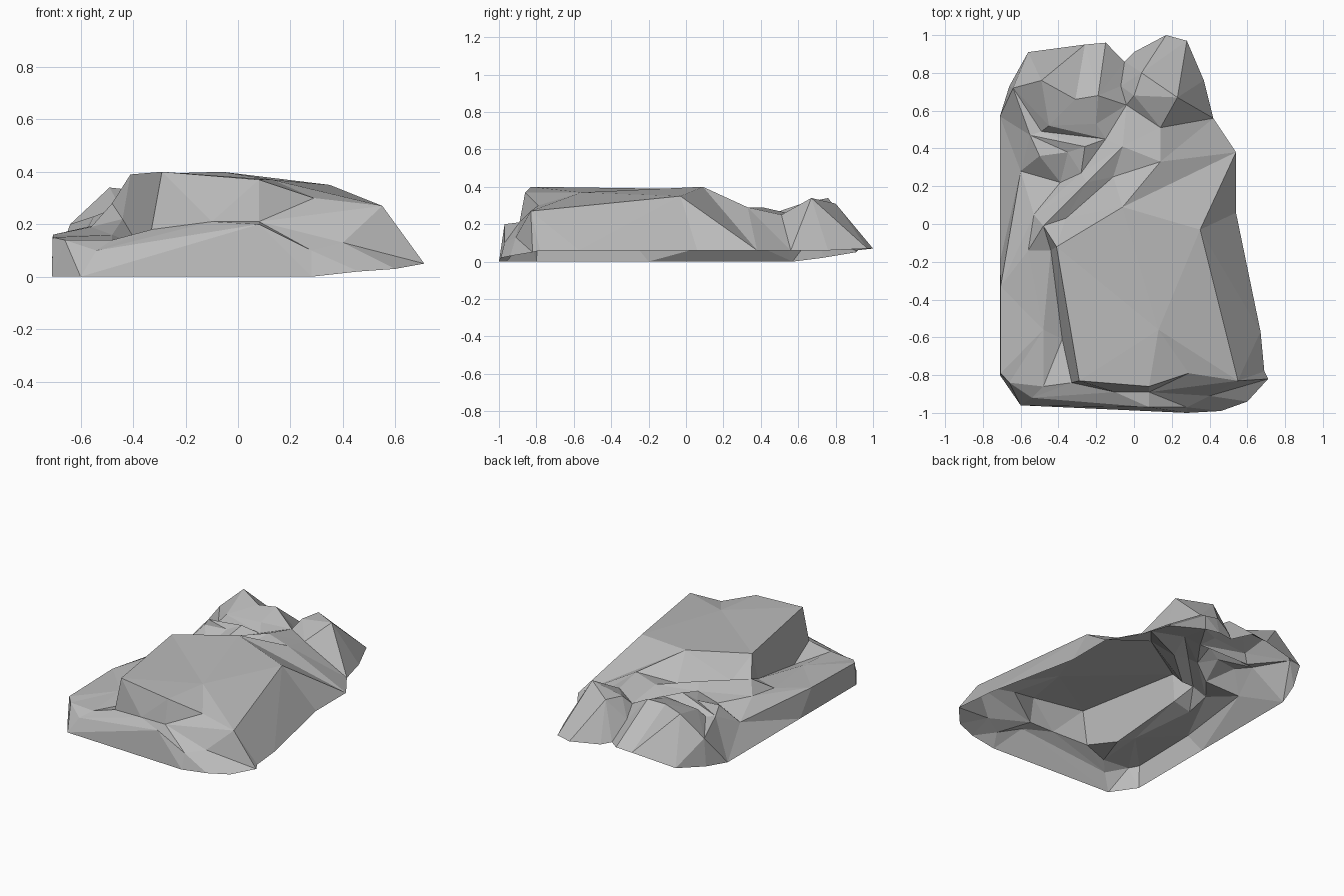
import bpy
import bmesh
from mathutils import Vector
from mathutils.geometry import delaunay_2d_cdt

if "Cube" in bpy.data.objects:
    bpy.data.objects.remove(bpy.data.objects["Cube"], do_unlink=True)


def flat_material(name, colour):
    material = bpy.data.materials.new(name)
    material.use_nodes = True
    material.diffuse_color = colour
    shader = material.node_tree.nodes["Principled BSDF"]
    shader.inputs["Base Color"].default_value = colour
    shader.inputs["Roughness"].default_value = 0.9
    return material


class RockSurface:
    """Stretches an open rock shell over feature lines given in hundredths."""

    def __init__(self):
        self.points = []
        self.edges = []

    def index(self, point):
        """Reuses a point that lies on an earlier line, so lines can join."""
        point = Vector(point) / 100
        if point not in self.points:
            self.points.append(point)
        return self.points.index(point)

    def feature(self, line, closed=False):
        ids = [self.index(p) for p in line]
        self.edges += list(zip(ids, ids[1:]))
        if closed:
            self.edges.append((ids[-1], ids[0]))

    def height(self, flat, sources):
        if sources:
            return self.points[sources[0]].z
        nearest = min(self.points, key=lambda p: (p.xy - flat).length)
        return nearest.z

    def build(self, name, material):
        plan = [p.xy for p in self.points]
        result = delaunay_2d_cdt(plan, self.edges, [], 1, 0.0001)
        flat_points, faces, sources = result[0], result[2], result[3]
        bm = bmesh.new()
        corners = [bm.verts.new((*flat, self.height(flat, source)))
                   for flat, source in zip(flat_points, sources)]
        for face in faces:
            bm.faces.new([corners[i] for i in face])
        bm.normal_update()
        for face in bm.faces:
            if face.normal.z < 0:
                face.normal_flip()
        mesh = bpy.data.meshes.new(name)
        bm.to_mesh(mesh)
        bm.free()
        mesh.materials.append(material)
        rock = bpy.data.objects.new(name, mesh)
        bpy.context.collection.objects.link(rock)
        return rock


rock = RockSurface()

# Open lower rim, counter-clockwise from the front left corner of the plan
front_rim = [(-71, -80, 0), (-60, -96, 0), (28, -100, 0), (46, -99, 2),
             (60, -94, 3), (71, -82, 5)]
side_rim = [(69, -78, 6), (67, -57, 6), (54, 6, 6), (54, 38, 6), (42, 56, 6)]
back_rim = [(37, 76, 6), (28, 97, 7), (17, 100, 7), (0, 91, 6), (-5, 86, 7),
            (-15, 96, 10), (-26, 95, 9), (-56, 91, 5), (-66, 73, 2)]
far_rim = [(-71, 57, 0), (-71, -20, 0)]
rock.feature(front_rim + side_rim + back_rim + far_rim, closed=True)

# Lip of the low shelf that wraps the front and one side
rock.feature([(46, -99, 2), (28, -97, 10), (8, -97, 20), (-54, -92, 10),
              (-66, -84, 14), (-70.6, -79, 15), (-70.6, -33, 16),
              (-60, 28, 13)])
rock.feature([(-66, -84, 14), (-48, -86, 14), (-33, -84, 18)])

# Great slab: top edge, crown and the shoulder that falls to the rim
rock.feature([(-29, -83, 40), (8, -86, 37), (29, -79, 30), (55, -83, 27),
              (35, -3, 35), (-6, 9, 40), (-41, -12, 39)], closed=True)
rock.feature([(13, -56, 37)])
rock.feature([(35, -3, 35), (54, 38, 6), (-6, 9, 40)])
rock.feature([(-6, 9, 40), (14, 33, 29), (14, 51, 25)])

# Foot of the slab walls, running into the gully behind
rock.feature([(71, -82, 5), (40, -91, 13), (8, -89, 21), (55, -83, 27)])
rock.feature([(8, -89, 21), (-10, -89, 21), (-33, -84, 18),
              (-44, -14, 22), (-48, -1, 28), (-36, 3, 25),
              (-11, 25, 25), (-6, 41, 29)])

# Cleft beside the slab and the ridge behind it
rock.feature([(-38, -61, 12), (-48, -56, 16), (-56, -14, 19)])
rock.feature([(-48, -1, 28), (-25, 22, 29), (-6, 41, 29), (-15, 45, 25)])
rock.feature([(-53, 5, 20), (-28, 27, 25), (-15, 45, 25)])
rock.feature([(-6, 41, 29), (14, 51, 25)])

# Small crest and its hollow
rock.feature([(-55, 47, 23), (-26, 41, 29)])
rock.feature([(-50, 36, 25), (-35, 38, 25), (-39, 22, 18)])

# First boulder: low step, facing break and ridge
rock.feature([(-49, 49, 22), (-15, 45, 25)])
rock.feature([(-64, 72, 20), (-45, 52, 27), (-20, 53, 28)])
rock.feature([(-64, 72, 20), (-49, 76, 34), (-31, 66, 32), (-19, 68, 33)])

# Notch between the boulders, then the second crown
rock.feature([(-4, 63, 24), (-7, 73, 18), (-5, 86, 7)])
rock.feature([(0, 68, 30), (4, 80, 31), (23, 67, 34), (28, 97, 7)])
rock.feature([(14, 51, 25), (23, 67, 34), (42, 56, 6)])

stone = flat_material("grey stone", (0.5, 0.5, 0.5, 1))
rock.build("rock_outcrop", stone)
